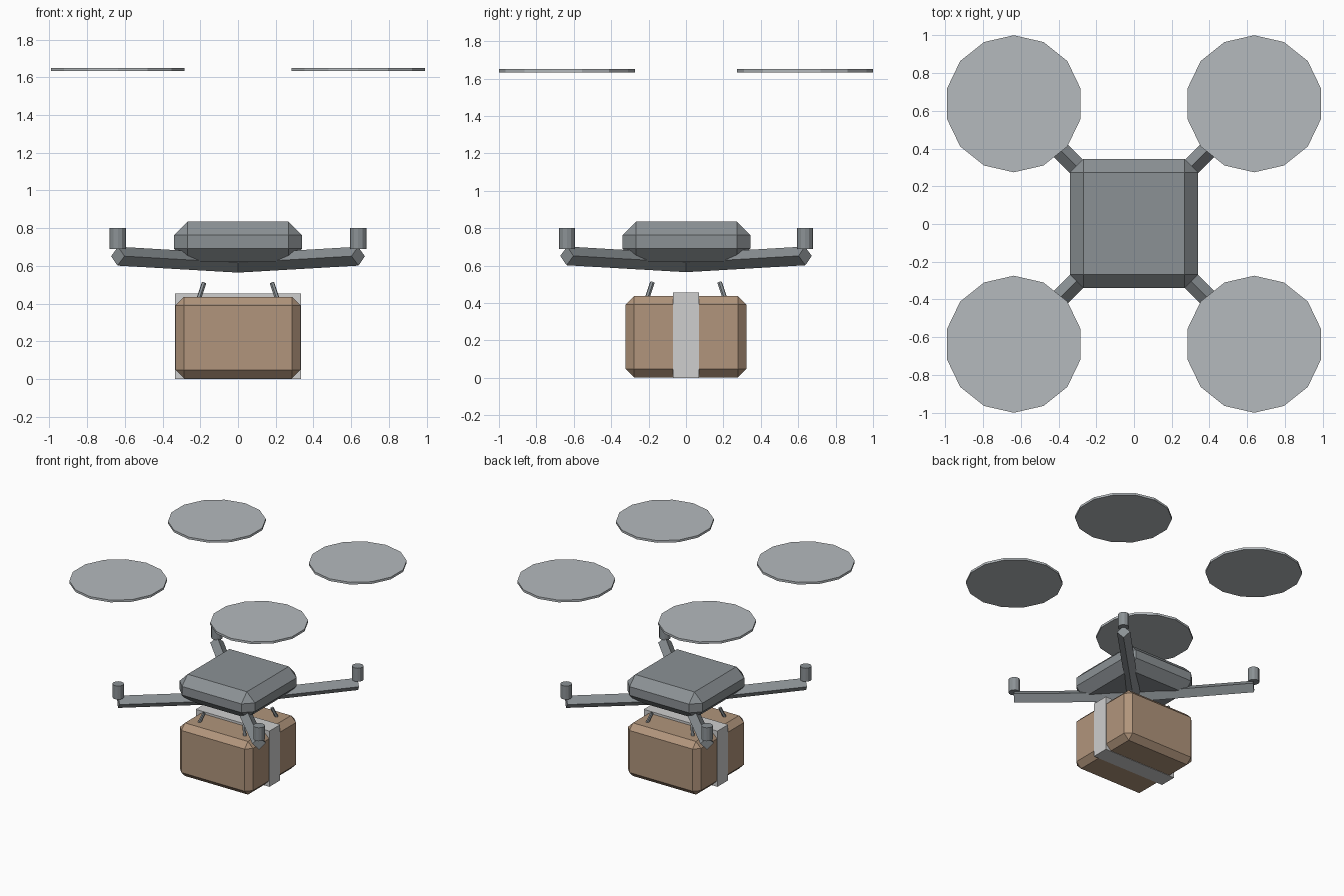
import bpy
import bmesh
from mathutils import Matrix, Vector

if "Cube" in bpy.data.objects:
    bpy.data.objects.remove(bpy.data.objects["Cube"], do_unlink=True)


def material(name, r, g, b):
    m = bpy.data.materials.new(name)
    m.use_nodes = True
    m.diffuse_color = (r, g, b, 1)
    m.node_tree.nodes["Principled BSDF"].inputs["Base Color"].default_value = (r, g, b, 1)
    return m


GREY = material("frame grey", 0.26, 0.285, 0.30)
LIGHT = material("rotor grey", 0.46, 0.49, 0.51)
CARD = material("cardboard brown", 0.44, 0.30, 0.20)
TAPE = material("strap white", 0.62, 0.62, 0.62)


def finish(name, bm, mat):
    mesh = bpy.data.meshes.new(name)
    bmesh.ops.recalc_face_normals(bm, faces=bm.faces)
    bm.to_mesh(mesh)
    bm.free()
    mesh.materials.append(mat)
    obj = bpy.data.objects.new(name, mesh)
    bpy.context.collection.objects.link(obj)
    return obj


def block(name, low, high, mat, chamfer=0):
    """Box between two corners, with optional one-segment chamfered edges."""
    low, high = Vector(low), Vector(high)
    bm = bmesh.new()
    bmesh.ops.create_cube(bm, size=1, matrix=Matrix.Translation((low + high) / 2)
                          @ Matrix.Diagonal((*(high - low), 1)))
    if chamfer:
        bmesh.ops.bevel(bm, geom=bm.edges[:], offset=chamfer, segments=1,
                        affect='EDGES', profile=0.5)
    return finish(name, bm, mat)


def rod(name, start, end, radius, sides, mat, spin=0):
    """Flat-shaded prism running from start to end."""
    start, end = Vector(start), Vector(end)
    axis = end - start
    turn = axis.to_track_quat('Z', 'Y').to_matrix().to_4x4()
    bm = bmesh.new()
    bmesh.ops.create_cone(bm, cap_ends=True, segments=sides, radius1=radius, radius2=radius,
                          depth=axis.length, matrix=Matrix.Translation((start + end) / 2)
                          @ turn @ Matrix.Rotation(spin, 4, 'Z'))
    return finish(name, bm, mat)


# Central body
block("body", (-0.34, -0.34, 0.62), (0.34, 0.345, 0.835), GREY, 0.072)

# Parcel and the strap around it
block("parcel", (-0.33, -0.323, 0.003), (0.33, 0.323, 0.437), CARD, 0.045)
block("parcel_strap", (-0.333, -0.07, 0), (0.333, 0.07, 0.455), TAPE)

# Arm, motor, rotor disc and gripper claw at every corner
for side, sx in (("left", 1), ("right", -1)):
    for end, sy in (("front", -1), ("back", 1)):
        tag = f"{end}_{side}"
        rod(f"arm_{tag}", (0, 0, 0.615), (sx * 0.637, sy * 0.637, 0.652), 0.05, 4, GREY)
        rod(f"motor_{tag}", (sx * 0.637, sy * 0.637, 0.69), (sx * 0.637, sy * 0.637, 0.80),
            0.043, 12, GREY)
        rod(f"rotor_disc_{tag}", (sx * 0.637, sy * 0.637, 1.632),
            (sx * 0.637, sy * 0.637, 1.65), 0.363, 14, LIGHT)
        rod(f"claw_{tag}", (sx * 0.22, sy * 0.22, 0.39), (sx * 0.18, sy * 0.18, 0.51),
            0.013, 6, GREY)
